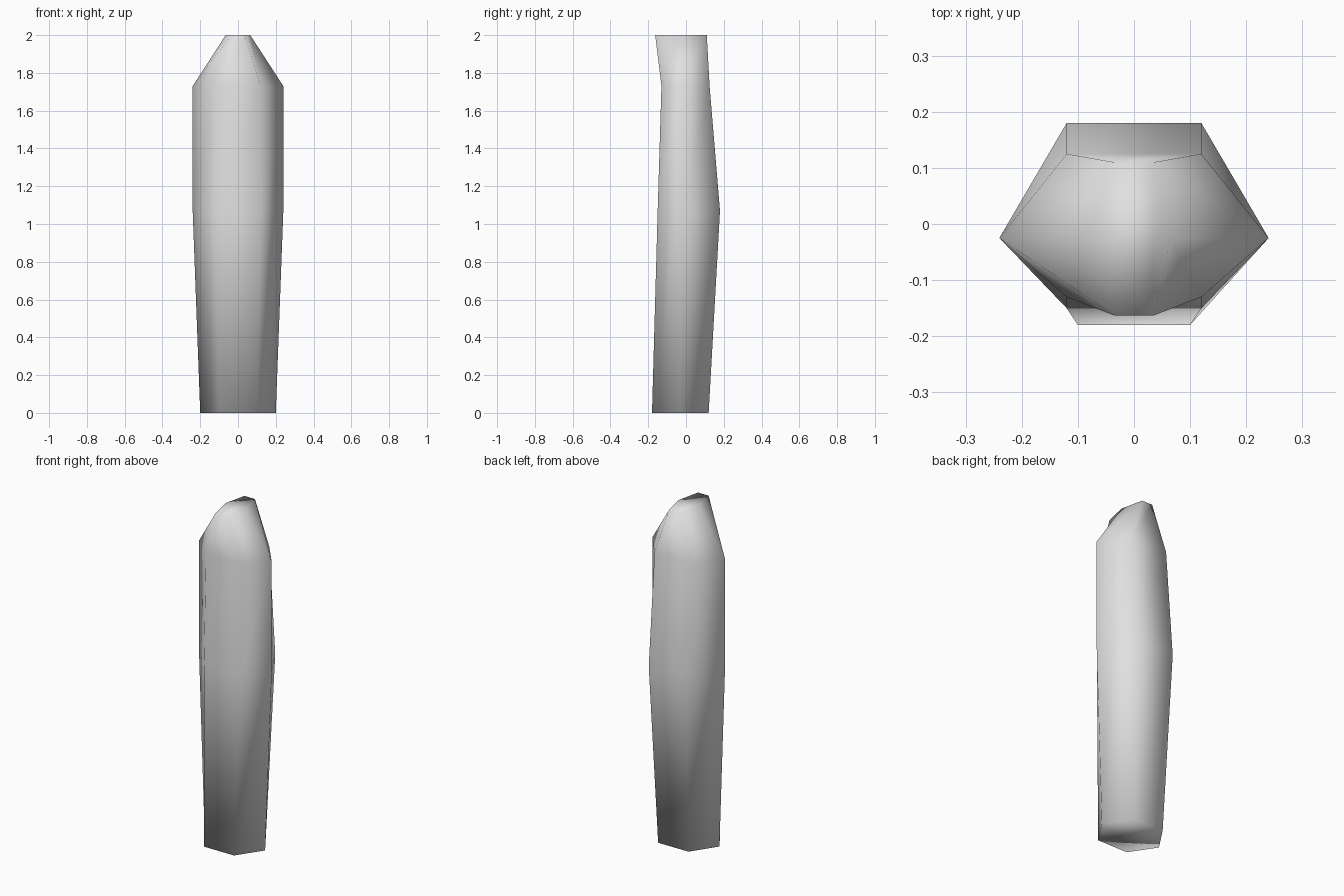
import bpy
import bmesh

if "Cube" in bpy.data.objects:
    bpy.data.objects.remove(bpy.data.objects["Cube"])

# Hexagonal rings: z, side x, side y, front x, front y, back x, back y
RINGS = [
    (0.00, 0.20, -0.03, 0.10, -0.18, 0.10, 0.12),
    (1.07, 0.24, -0.025, 0.12, -0.15, 0.12, 0.18),
    (1.73, 0.24, -0.025, 0.12, -0.13, 0.12, 0.125),
    (2.00, 0.065, -0.025, 0.035, -0.163, 0.035, 0.11),
]

# Single grey material
grey = bpy.data.materials.new("light grey")
grey.diffuse_color = (0.75, 0.75, 0.75, 1)
grey.use_nodes = True
grey.node_tree.nodes["Principled BSDF"].inputs["Base Color"].default_value = grey.diffuse_color

# Body: rings lofted bottom to top and capped at both ends
bm = bmesh.new()
loops = []
for z, sx, sy, fx, fy, bx, by in RINGS:
    outline = [(-fx, fy), (fx, fy), (sx, sy), (bx, by), (-bx, by), (-sx, sy)]
    loops.append([bm.verts.new((x, y, z)) for x, y in outline])
for low, high in zip(loops, loops[1:]):
    for i in range(6):
        j = (i + 1) % 6
        bm.faces.new((low[i], low[j], high[j], high[i]))
bm.faces.new(loops[0][::-1])
bm.faces.new(loops[-1])
bmesh.ops.recalc_face_normals(bm, faces=bm.faces[:])
for f in bm.faces:
    f.smooth = True

mesh = bpy.data.meshes.new("tapered_body")
bm.to_mesh(mesh)
bm.free()
mesh.materials.append(grey)
bpy.context.collection.objects.link(bpy.data.objects.new("tapered_body", mesh))
